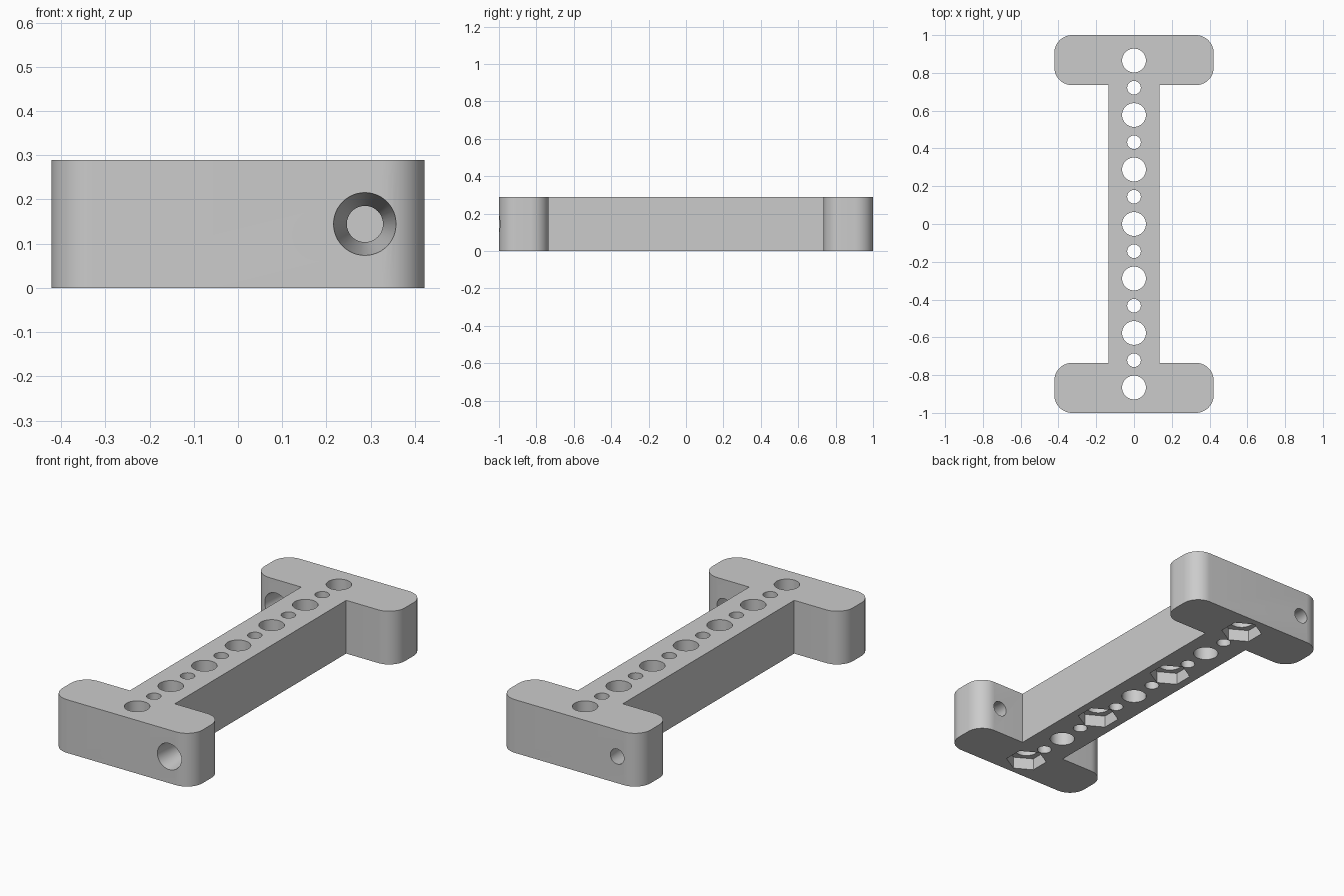
import bpy, bmesh
from math import cos, sin, pi, radians
from mathutils import Matrix

cube = bpy.data.objects.get("Cube")
if cube:
    bpy.data.objects.remove(cube, do_unlink=True)

HEIGHT = 0.289
HALF_WIDTH, HALF_LENGTH = 0.422, 1.0    # overall plan size
BEAM, FLANGE = 0.135, 0.265             # beam half width, flange depth
CORNER = 0.095
PITCH = 0.2885                          # spacing of the large holes

grey = bpy.data.materials.new("plain_grey")
grey.use_nodes = True
grey.diffuse_color = (0.6, 0.6, 0.6, 1)
grey.node_tree.nodes["Principled BSDF"].inputs["Base Color"].default_value = (0.6, 0.6, 0.6, 1)


def arc(cx, cy, r, start, end, steps):
    return [(cx + r * cos(a), cy + r * sin(a))
            for a in (start + (end - start) * i / steps for i in range(steps + 1))]


def ring(cx, cy, r, sides):
    return arc(cx, cy, r, pi / 2, pi / 2 + 2 * pi, sides)[:-1]


def prism(bm, points, z0, z1):
    low = [bm.verts.new((x, y, z0)) for x, y in points]
    high = [bm.verts.new((x, y, z1)) for x, y in points]
    bm.faces.new(low[::-1])
    bm.faces.new(high)
    for i in range(len(points)):
        j = (i + 1) % len(points)
        bm.faces.new((low[i], low[j], high[j], high[i]))


def make_object(name, bm):
    bmesh.ops.recalc_face_normals(bm, faces=bm.faces[:])
    mesh = bpy.data.meshes.new(name)
    bm.to_mesh(mesh)
    bm.free()
    mesh.materials.append(grey)
    obj = bpy.data.objects.new(name, mesh)
    bpy.context.collection.objects.link(obj)
    return obj


# Beam with a rounded flange at each end, as one extruded outline
inner = HALF_LENGTH - FLANGE
cx, cy = HALF_WIDTH - CORNER, HALF_LENGTH - CORNER
quarter = [(BEAM, inner)]
quarter += arc(cx, inner + CORNER, CORNER, -pi / 2, 0, 12)
quarter += arc(cx, cy, CORNER, 0, pi / 2, 12)
half = quarter + [(-x, y) for x, y in reversed(quarter)]
outline = half + [(-x, -y) for x, y in half]
bm = bmesh.new()
prism(bm, outline, 0, HEIGHT)
frame = make_object("flanged_beam", bm)

# Row of alternating large and small vertical holes
bm = bmesh.new()
for i in range(-6, 7):
    radius = 0.036 if i % 2 else 0.063
    prism(bm, ring(0, i * PITCH / 2, radius, 48), -0.1, HEIGHT + 0.1)
holes = make_object("hole_cutter", bm)

# Hexagonal nut recesses underneath, at every other large hole
bm = bmesh.new()
for i in (-3, -1, 1, 3):
    prism(bm, ring(0, i * PITCH, 0.104, 6), -0.1, 0.065)
recesses = make_object("nut_recess_cutter", bm)

# Tapered holes through the flanges, wide end towards the front
bm = bmesh.new()
extra = 0.01
slope = (0.071 - 0.041) / FLANGE
for side in (-1, 1):
    place = Matrix.Translation((-side * 0.287, side * (HALF_LENGTH - FLANGE / 2), HEIGHT / 2))
    bmesh.ops.create_cone(bm, cap_ends=True, segments=48,
                          radius1=0.071 + slope * extra, radius2=0.041 - slope * extra,
                          depth=FLANGE + 2 * extra,
                          matrix=place @ Matrix.Rotation(radians(-90), 4, "X"))
tapers = make_object("taper_cutter", bm)

# Cut everything, keep the result and drop the cutters
cutters = (holes, recesses, tapers)
for cutter in cutters:
    cutter.hide_render = True
    mod = frame.modifiers.new(cutter.name, "BOOLEAN")
    mod.operation = "DIFFERENCE"
    mod.solver = "EXACT"
    mod.object = cutter
bpy.context.view_layer.update()
result = bpy.data.meshes.new_from_object(frame.evaluated_get(bpy.context.evaluated_depsgraph_get()))
frame.modifiers.clear()
frame.data = result
for cutter in cutters:
    bpy.data.objects.remove(cutter, do_unlink=True)

bpy.ops.object.select_all(action="DESELECT")
frame.select_set(True)
bpy.context.view_layer.objects.active = frame
bpy.ops.object.shade_smooth_by_angle(angle=radians(30))
